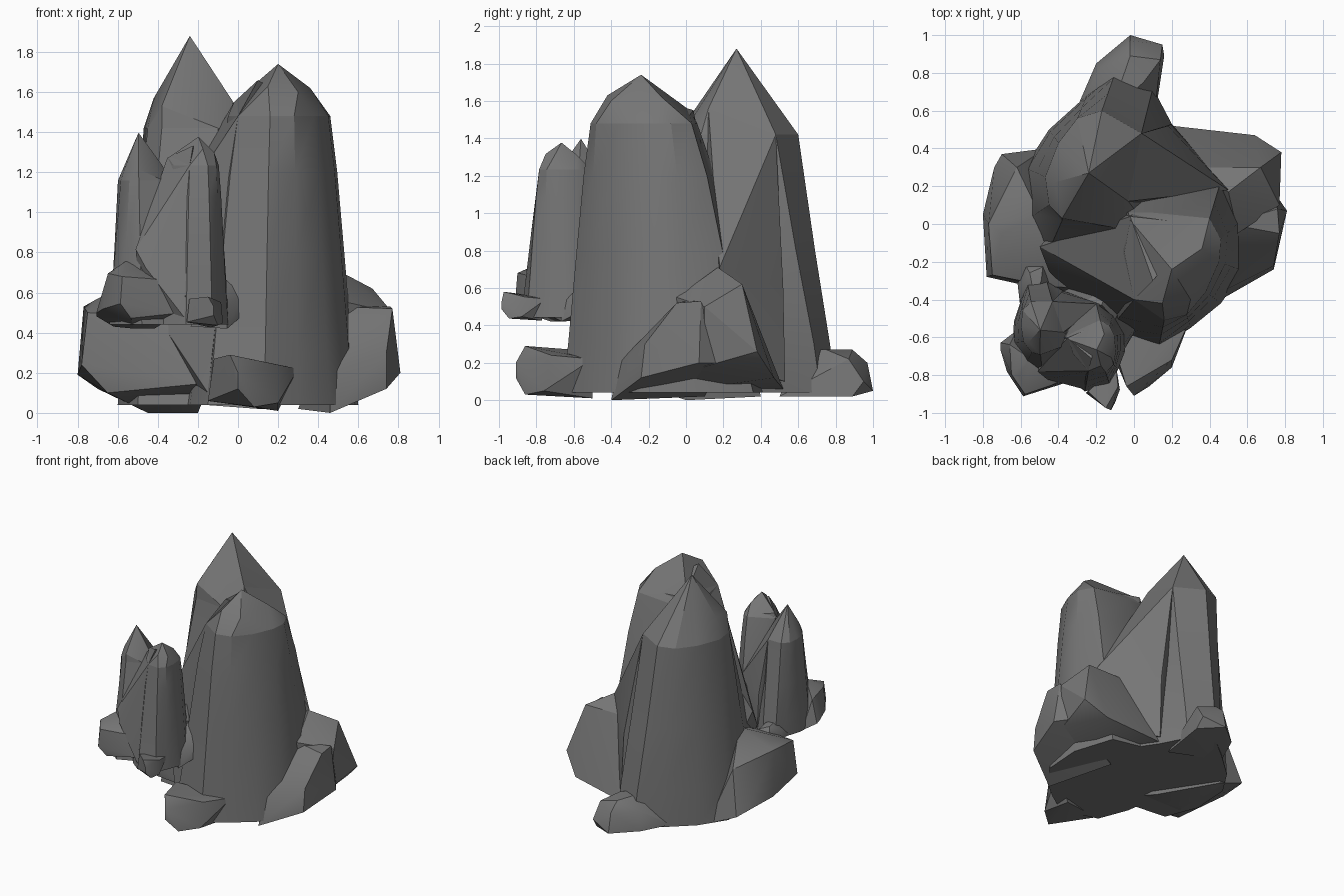
import bpy, bmesh
from math import radians

stone = bpy.data.materials.new("dark_stone")
stone.diffuse_color = (.18, .18, .18, 1)


def add_hull(bm, pts):
    """Chunk of rock: convex hull of a few corner points."""
    vs = [bm.verts.new(p) for p in pts]
    res = bmesh.ops.convex_hull(bm, input=vs)
    junk = {v for v in res["geom_interior"] + res["geom_unused"]
            if isinstance(v, bmesh.types.BMVert) and v.is_valid}
    bmesh.ops.delete(bm, geom=list(junk), context='VERTS')


def add_pillar(bm, base, top, levels, peaks):
    """Tapering column lofted from base outline to top outline, with a pointed cap."""
    rings = []
    for z, t in levels:
        rings.append([bm.verts.new((a[0] + (b[0] - a[0]) * t, a[1] + (b[1] - a[1]) * t, z))
                      for a, b in zip(base, top)])
    n = len(base)
    for lo, hi in zip(rings, rings[1:]):
        for i in range(n):
            j = (i + 1) % n
            bm.faces.new((lo[i], lo[j], hi[j], hi[i]))
    bm.faces.new(rings[0][::-1])
    z = levels[-1][0]
    add_hull(bm, [(x, y, z) for x, y in top] + peaks)


def make_rock(name, pillar, chunks):
    bm = bmesh.new()
    add_pillar(bm, *pillar)
    for c in chunks:
        add_hull(bm, c)
    bmesh.ops.recalc_face_normals(bm, faces=bm.faces)
    me = bpy.data.meshes.new(name)
    bm.to_mesh(me)
    bm.free()
    me.materials.append(stone)
    ob = bpy.data.objects.new(name, me)
    bpy.context.collection.objects.link(ob)
    bpy.ops.object.select_all(action='DESELECT')
    ob.select_set(True)
    bpy.context.view_layer.objects.active = ob
    bpy.ops.object.shade_smooth_by_angle(angle=radians(28))
    return ob


# Front rock: pillar, flank, foot slab and side boulders
front_rock = make_rock(
    "front_rock",
    ([(-.15, -.58), (.13, -.66), (.3, -.55), (.46, -.42), (.58, -.25),
      (.6, .05), (.5, .36), (.1, .45), (-.3, .1), (-.24, -.35)],
     [(0, -.4), (.16, -.51), (.28, -.48), (.38, -.36), (.45, -.2),
      (.46, -.08), (.4, .03), (.1, .06), (-.03, .06), (-.05, -.15)],
     [(.04, 0), (.3, .2), (.8, .5), (1.2, .75), (1.48, 1)],
     [(.2, -.24, 1.74), (.36, -.13, 1.62), (.3, -.4, 1.6), (-.02, .02, 1.55), (.15, -.42, 1.63)]),
    [   # flank sloping down to the left
        [(0, -.4, 1.48), (.1, -.3, 1.66), (-.02, .04, 1.55), (.35, .0, 1.5), (.4, .1, .9),
         (-.5, -.12, .72), (-.45, -.25, .55), (-.14, -.48, .45), (-.15, -.55, .1),
         (-.3, .1, .1), (.3, .3, .3)],
        # foot slab
        [(-.04, -.86, .29), (-.12, -.6, .27), (.2, -.72, .24), (.3, -.5, .22), (0, -.91, .2),
         (.2, -.76, .05), (.08, -.86, .03), (-.15, -.6, .06), (0, -.91, .12), (.2, -.5, .01)],
        # front side boulder
        [(.46, -.36, .2), (.77, -.05, .52), (.76, .08, .53), (.81, .07, .2), (.74, -.24, .12),
         (.74, -.22, .3), (.46, -.4, 0), (.3, .1, .02), (.5, 0, .53), (.72, .2, .2)],
        # back side boulder
        [(.5, .17, .71), (.69, .28, .58), (.67, .3, .62), (.78, .38, .26), (.66, .41, .25),
         (.64, .47, .12), (.74, .1, .18), (.2, .52, .06), (.3, .3, .62), (.4, -.1, .04),
         (.77, .1, .5), (.55, -.05, .55)]])

# Back rock: same kind of formation turned the other way
back_rock = make_rock(
    "back_rock",
    ([(.1, .72), (-.1, .8), (-.25, .68), (-.45, .5), (-.58, .3),
      (-.6, 0), (-.5, -.25), (0, -.3), (.42, .2), (.2, .53)],
     [(.04, .48), (-.17, .6), (-.3, .56), (-.4, .43), (-.47, .25),
      (-.45, .1), (-.38, .02), (-.1, -.02), (.0, .08), (.03, .3)],
     [(.04, 0), (.3, .15), (.8, .55), (1.42, 1)],
     [(-.24, .27, 1.88), (-.42, .22, 1.57), (-.03, .12, 1.56), (-.38, .03, 1.53)]),
    [   # flank sloping down to the right
        [(-.24, .27, 1.88), (-.03, .12, 1.56), (.04, .48, 1.42), (-.38, .03, 1.53),
         (.5, .18, .71), (.3, .32, .62), (.2, .53, .1), (.18, .52, .6), (-.3, .2, .1),
         (.4, .2, .2)],
        # foot slab
        [(-.12, .6, .27), (.05, .75, .27), (-.02, .89, .27), (.14, .87, .22), (-.02, 1, .05),
         (-.02, .97, .2), (.15, .95, .1), (.16, .89, .02), (-.2, .85, .06), (-.18, .82, .2),
         (-.3, .62, .05), (.1, .5, .02)],
        # side boulder
        [(-.7, -.05, .57), (-.77, 0, .53), (-.78, -.28, .24), (-.75, -.27, .5), (-.8, .05, .19),
         (-.74, .3, .15), (-.7, .37, .12), (-.62, .3, .45), (-.65, -.28, .1), (-.45, -.33, .48),
         (-.47, .4, .02), (-.45, 0, 0), (-.2, 0, 0), (-.14, -.42, .15), (-.15, -.35, .45),
         (-.5, .05, .66)]])

# Small outcrop: scaled, turned copies of both rocks
for src, sz in ((front_rock, .55), (back_rock, .52)):
    ob = src.copy()
    ob.data = src.data.copy()
    ob.name = "small_" + src.name
    ob.location = (-.335, -.615, .42)
    ob.rotation_euler = (0, 0, radians(30))
    ob.scale = (.47, .47, sz)
    bpy.context.collection.objects.link(ob)
